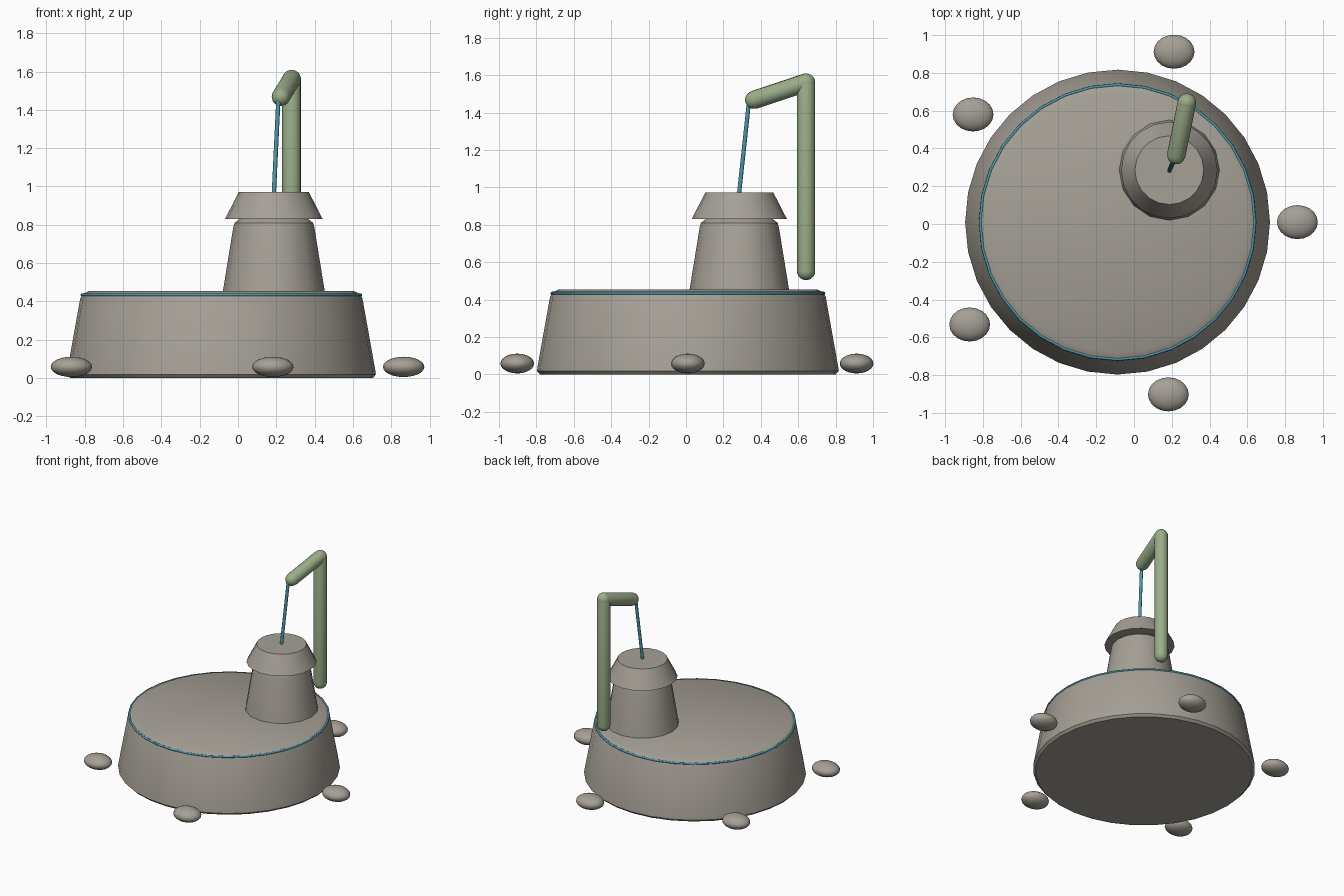
import bpy
import bmesh
from math import cos, sin, tau, radians
from mathutils import Vector

cube = bpy.data.objects.get("Cube")
if cube:
    bpy.data.objects.remove(cube, do_unlink=True)


def material(name, rgb):
    mat = bpy.data.materials.new(name)
    mat.use_nodes = True
    color = (*rgb, 1)
    mat.diffuse_color = color
    mat.node_tree.nodes["Principled BSDF"].inputs["Base Color"].default_value = color
    return mat


STONE = material("warm grey stone", (0.38, 0.35, 0.305))
GREEN = material("sage green", (0.33, 0.42, 0.25))
TEAL = material("teal", (0.07, 0.32, 0.40))


def finish(name, bm, mat, location=(0, 0, 0), angle=35):
    bmesh.ops.recalc_face_normals(bm, faces=bm.faces)
    mesh = bpy.data.meshes.new(name)
    bm.to_mesh(mesh)
    bm.free()
    mesh.materials.append(mat)
    obj = bpy.data.objects.new(name, mesh)
    obj.location = location
    bpy.context.collection.objects.link(obj)
    bpy.ops.object.select_all(action='DESELECT')
    obj.select_set(True)
    bpy.context.view_layer.objects.active = obj
    bpy.ops.object.shade_smooth_by_angle(angle=radians(angle))
    return obj


def turned(name, profile, sides, centre, mat):
    """Capped solid of revolution from (radius, height) pairs."""
    bm = bmesh.new()
    rings = [[bm.verts.new((r * cos(tau * i / sides), r * sin(tau * i / sides), z))
              for i in range(sides)] for r, z in profile]
    for low, high in zip(rings, rings[1:]):
        for i in range(sides):
            j = (i + 1) % sides
            bm.faces.new((low[i], low[j], high[j], high[i]))
    bm.faces.new(rings[0][::-1])
    bm.faces.new(rings[-1])
    return finish(name, bm, mat, (*centre, 0))


def rod(name, start, end, radius, sides, mat, rounded=False):
    """Straight rod between two points, optionally with ball ends."""
    start, end = Vector(start), Vector(end)
    axis = end - start
    bm = bmesh.new()
    if rounded:
        bmesh.ops.create_uvsphere(bm, u_segments=sides, v_segments=12, radius=radius)
        # Split the ball at its equator and stretch it into a capsule
        for v in bm.verts:
            v.co.z += axis.length / 2 if v.co.z > 0.001 else -axis.length / 2
        # Pull the equator ring up to full width at the upper end
        upper = [v for v in bm.verts if v.co.z > 0]
        rim = min(v.co.z for v in upper)
        for v in upper:
            if v.co.z < rim + 0.001:
                flat = Vector((v.co.x, v.co.y, 0)).normalized() * radius
                v.co = (flat.x, flat.y, axis.length / 2)
    else:
        bmesh.ops.create_cone(bm, cap_ends=True, segments=sides, radius1=radius,
                              radius2=radius, depth=axis.length)
    obj = finish(name, bm, mat, (start + end) / 2, 50)
    obj.rotation_mode = 'QUATERNION'
    obj.rotation_quaternion = axis.to_track_quat('Z', 'Y')
    return obj


# Broad tapered base with softened rims
BASE = (-0.087, 0.01)
turned("base", [(0.79, 0), (0.807, 0.018), (0.803, 0.045), (0.737, 0.415),
                (0.725, 0.438), (0.69, 0.455)], 32, BASE, STONE)

# Thin band around the upper rim
bpy.ops.mesh.primitive_torus_add(location=(*BASE, 0.434), major_radius=0.727,
                                 minor_radius=0.008, major_segments=32,
                                 minor_segments=8)
band = bpy.context.object
band.name = "rim_band"
band.data.materials.append(TEAL)
bpy.ops.object.shade_smooth_by_angle(angle=radians(50))

# Small tower and its flared cap
TOWER = (0.187, 0.285)
turned("tower", [(0.268, 0.44), (0.212, 0.785), (0.205, 0.81), (0.18, 0.83),
                 (0.17, 0.835)], 16, TOWER, STONE)
turned("tower_cap", [(0.255, 0.83), (0.182, 0.972)], 20, TOWER, STONE)

# Hoist: post, arm and hanging line
ELBOW = (0.28, 0.642, 1.56)
TIP = (0.224, 0.365, 1.468)
rod("hoist_post", (0.28, 0.642, 0.553), ELBOW, 0.049, 16, GREEN, True)
rod("hoist_arm", ELBOW, TIP, 0.049, 16, GREEN, True)
rod("hoist_line", (0.187, 0.283, 0.96), (0.211, 0.337, 1.46), 0.012, 8, TEAL)

# Flattened pebbles around the base
SPOTS = [(0.865, 0.01), (0.212, 0.912), (-0.852, 0.58), (-0.87, -0.532), (0.182, -0.902)]
for n, (x, y) in enumerate(SPOTS, 1):
    bm = bmesh.new()
    bmesh.ops.create_uvsphere(bm, u_segments=20, v_segments=12, radius=1)
    bmesh.ops.scale(bm, verts=bm.verts, vec=(0.108, 0.09, 0.053))
    finish(f"pebble_{n}", bm, STONE, (x, y, 0.058), 60)
